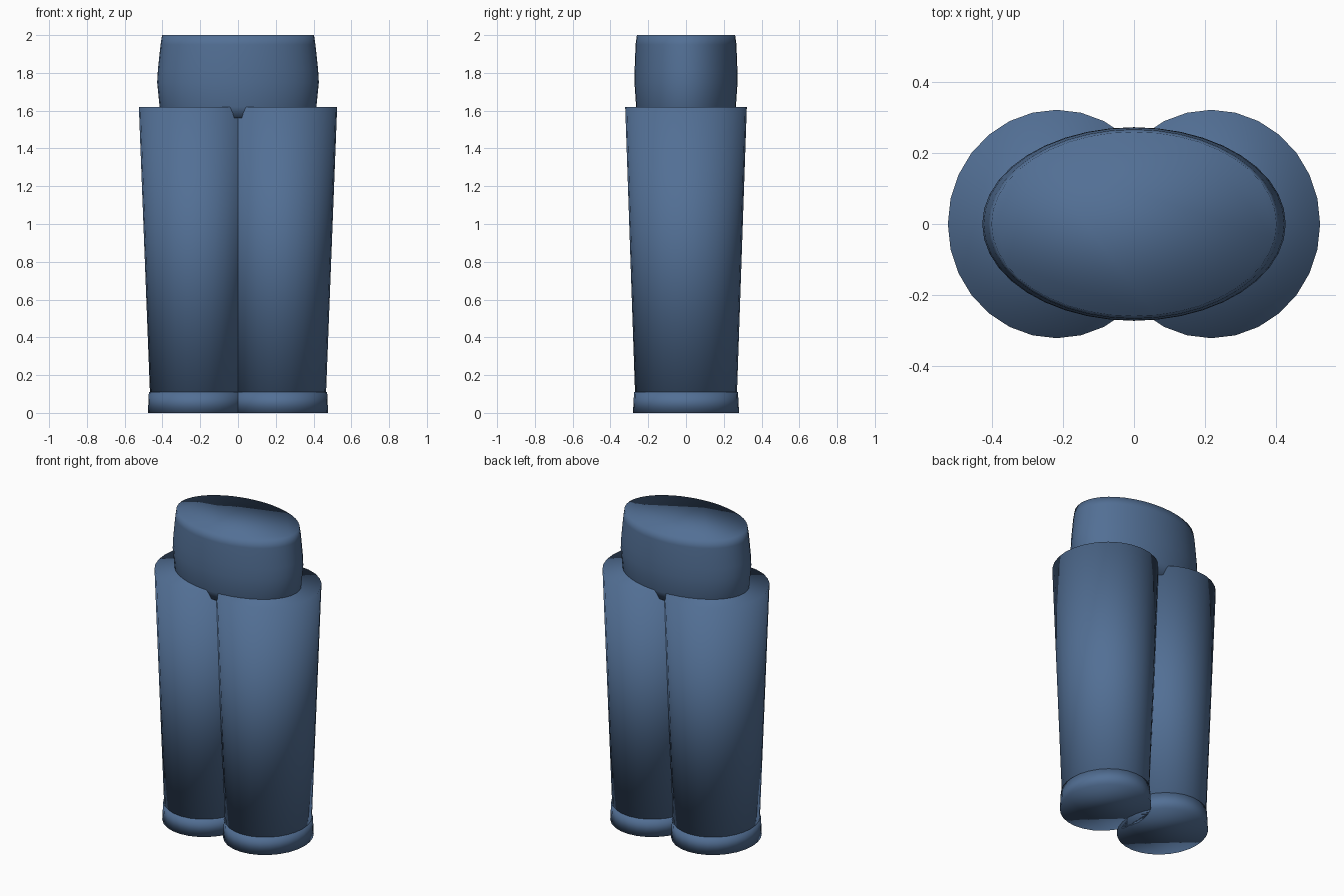
import bpy
import bmesh
import math

if "Cube" in bpy.data.objects:
    bpy.data.objects.remove(bpy.data.objects["Cube"])

denim = bpy.data.materials.new("denim_blue")
denim.diffuse_color = (0.085, 0.16, 0.30, 1.0)
denim.use_nodes = True
denim.node_tree.nodes["Principled BSDF"].inputs["Base Color"].default_value = denim.diffuse_color


def loft(name, rings, sides):
    """Closed smooth solid through elliptical rings (centre x, radius x, radius y, z)."""
    bm = bmesh.new()
    loops = []
    for cx, rx, ry, z in rings:
        loops.append([bm.verts.new((cx + rx * math.cos(2 * math.pi * i / sides),
                                    ry * math.sin(2 * math.pi * i / sides), z))
                      for i in range(sides)])
    for low, high in zip(loops, loops[1:]):
        for i in range(sides):
            j = (i + 1) % sides
            bm.faces.new((low[i], low[j], high[j], high[i]))
    bm.faces.new(loops[0][::-1])
    bm.faces.new(loops[-1])
    for face in bm.faces:
        face.smooth = True
    mesh = bpy.data.meshes.new(name)
    bm.to_mesh(mesh)
    bm.free()
    mesh.materials.append(denim)
    obj = bpy.data.objects.new(name, mesh)
    bpy.context.collection.objects.link(obj)
    return obj


# Hips: oval block, slightly bulging, tapering to the waist
loft("hips", [
    (0, 0.385, 0.243, 1.56),
    (0, 0.415, 0.264, 1.62),
    (0, 0.428, 0.273, 1.75),
    (0, 0.424, 0.272, 1.82),
    (0, 0.410, 0.267, 1.95),
    (0, 0.402, 0.260, 2.00),
], 40)

for side, label in ((-1, "left"), (1, "right")):
    x = 0.218 * side
    # Trouser leg, wider at the top
    loft(label + "_leg", [(x, 0.246, 0.268, 0.05), (x, 0.307, 0.322, 1.62)], 28)
    # Hem cuff
    loft(label + "_cuff", [(x, 0.259, 0.281, 0.0), (x, 0.254, 0.275, 0.11)], 28)
